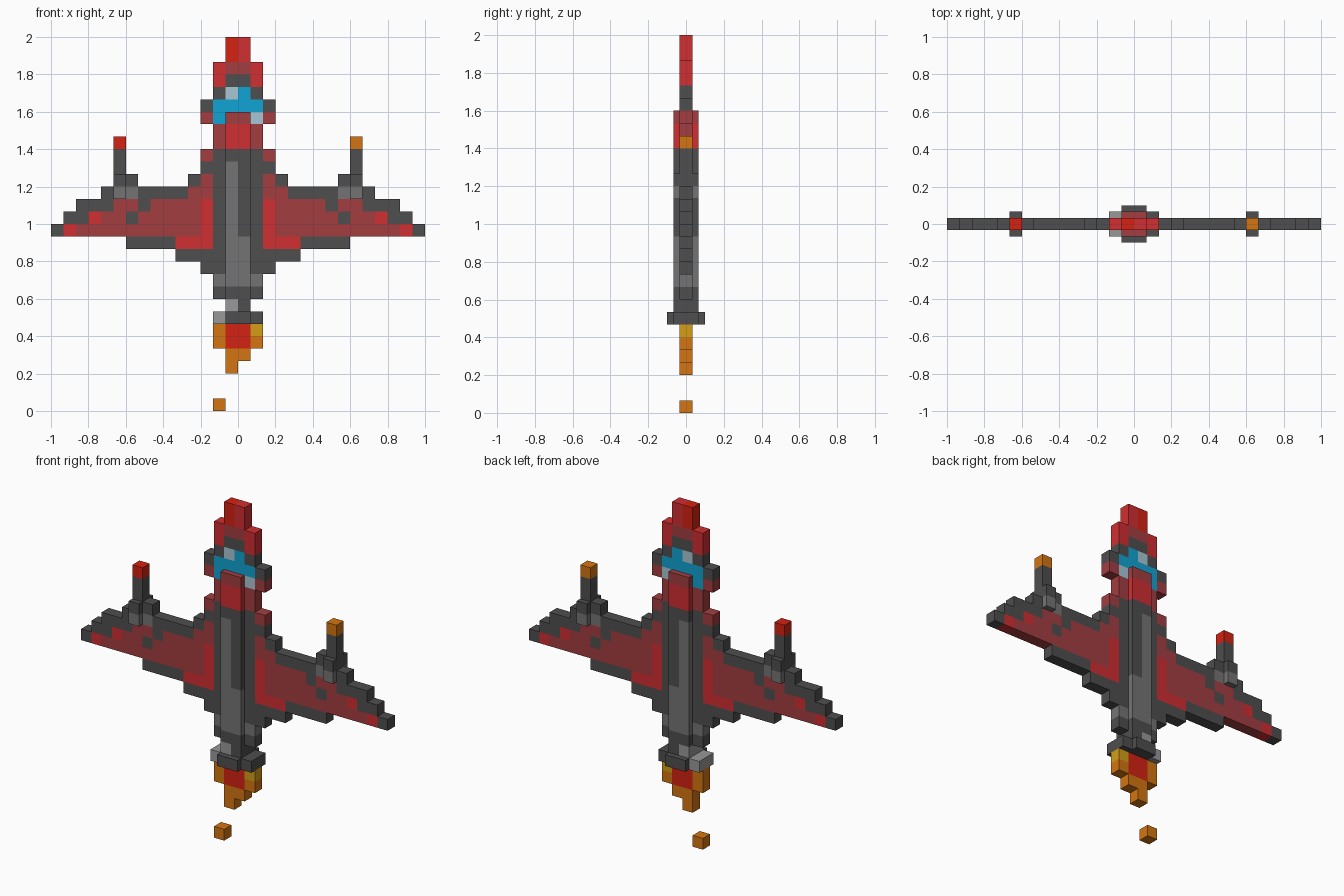
import bpy
import bmesh

cube = bpy.data.objects.get("Cube")
if cube:
    bpy.data.objects.remove(cube)

CELL = 2 / 30      # edge of one block
ROWS = 30          # rows are counted down from the nose


def linear(v):
    v /= 255
    return v / 12.92 if v <= 0.04045 else ((v + 0.055) / 1.055) ** 2.4


# One letter per colour
PALETTE = {
    "d": ("dark_grey", (78, 78, 78)),
    "g": ("mid_grey", (116, 116, 116)),
    "l": ("light_grey", (152, 152, 152)),
    "m": ("maroon", (162, 61, 64)),
    "c": ("crimson", (208, 46, 50)),
    "r": ("bright_red", (212, 34, 18)),
    "o": ("orange", (211, 117, 17)),
    "y": ("gold", (212, 157, 22)),
    "b": ("canopy_blue", (17, 163, 212)),
    "p": ("pale_blue", (168, 198, 210)),
}
LETTERS = list(PALETTE)
MATERIALS = []
for name, rgb in PALETTE.values():
    mat = bpy.data.materials.new(name)
    mat.use_nodes = True
    colour = tuple(linear(v) for v in rgb) + (1.0,)
    mat.diffuse_color = colour
    mat.node_tree.nodes["Principled BSDF"].inputs["Base Color"].default_value = colour
    MATERIALS.append(mat)

parts = {}         # part name -> {(column, row): (letter, depth)}


def blocks(part, top, left, rows, depth=1):
    """Rows of coloured blocks, top row first; a space leaves a gap."""
    cells = parts.setdefault(part, {})
    for r, row in enumerate(rows):
        for c, letter in enumerate(row):
            if letter != " ":
                cells[left + c, top + r] = (letter, depth)


def both_sides(part, top, inner, rows, depth=1):
    """Rows listed outward from the body, built on the left and mirrored."""
    for side, start, step in (("left_", inner, 1), ("right_", -1 - inner, -1)):
        for r, row in enumerate(rows):
            for c, letter in enumerate(row):
                if letter != " ":
                    blocks(side + part, top + r, start + step * c, [letter], depth)


# Nose
blocks("nose", 0, -2, [" rc ", " rc ", "cmmc", "cddc"])

# Canopy with its frame
blocks("canopy", 4, -3, [" dpbd ", "dbbbbd", "mb  pm"])

# Fuselage spine, twice as deep as the wings
blocks("fuselage", 6, -1,
       ["mm"] + ["cc"] * 2 + ["dd"] + ["gd"] * 6 + ["gg"] * 4 + ["dd", "ld"], 2)

# Body sides beside the spine
both_sides("body_side", 7, 1, ["m", "m"] + ["d"] * 9 + ["d", "g", "d"])

# Wings
both_sides("wing", 9, 2, [
    "m",
    "d",
    "md    dd",
    "mmddddg d",
    "cmmmmdmmddd",
    "cmmmmmdmmcdd",
    "cmmmmmmmmmmcd",
    "cccdddd",
    "ddd",
    "d",
])

# Wing pods and guns
both_sides("wing_pod", 11, 9, ["d", "g"], 2)
both_sides("wing_gun", 8, 9, [" ", "d", "d"])
blocks("right_gun_tip", 8, -10, ["r"])
blocks("left_gun_tip", 8, 9, ["o"])

# The inner pod block sits beside the gun mount
for column in (8, -9):
    blocks("pod_brackets", 11, column, ["d", "g"])

# Engine nozzle
blocks("nozzle", 22, -1, ["dd"], 3)
blocks("nozzle", 22, -2, ["l  d"], 2)

# Exhaust flame and loose spark
blocks("flame", 23, -2, ["orry", "orro", " oo ", " o  "])
blocks("spark", 29, -2, ["o"])

# Depth of every block, used to leave out hidden faces
depths = {}
for cells in parts.values():
    for key, (letter, depth) in cells.items():
        depths[key] = max(depth, depths.get(key, 0))


def build(name, cells):
    bm = bmesh.new()
    for (c, r), (letter, depth) in cells.items():
        if depth < depths[c, r]:
            continue
        x0, x1 = c * CELL, (c + 1) * CELL
        z0, z1 = (ROWS - 1 - r) * CELL, (ROWS - r) * CELL
        y = depth * CELL / 2
        outline = [(x0, z0), (x1, z0), (x1, z1), (x0, z1)]
        faces = [[(x, -y, z) for x, z in outline],
                 [(x, y, z) for x, z in reversed(outline)]]
        # Bottom, left-hand, top and right-hand walls
        for i, step in enumerate([(0, 1), (1, 0), (0, -1), (-1, 0)]):
            if depths.get((c + step[0], r + step[1]), 0) < depth:
                (xa, za), (xb, zb) = outline[i], outline[(i + 1) % 4]
                faces.append([(xb, -y, zb), (xa, -y, za), (xa, y, za), (xb, y, zb)])
        for corners in faces:
            face = bm.faces.new([bm.verts.new(p) for p in corners])
            face.material_index = LETTERS.index(letter)
    bmesh.ops.remove_doubles(bm, verts=bm.verts, dist=CELL / 100)
    mesh = bpy.data.meshes.new(name)
    for mat in MATERIALS:
        mesh.materials.append(mat)
    bm.to_mesh(mesh)
    bm.free()
    bpy.context.collection.objects.link(bpy.data.objects.new(name, mesh))


for part, cells in parts.items():
    build(part, cells)
